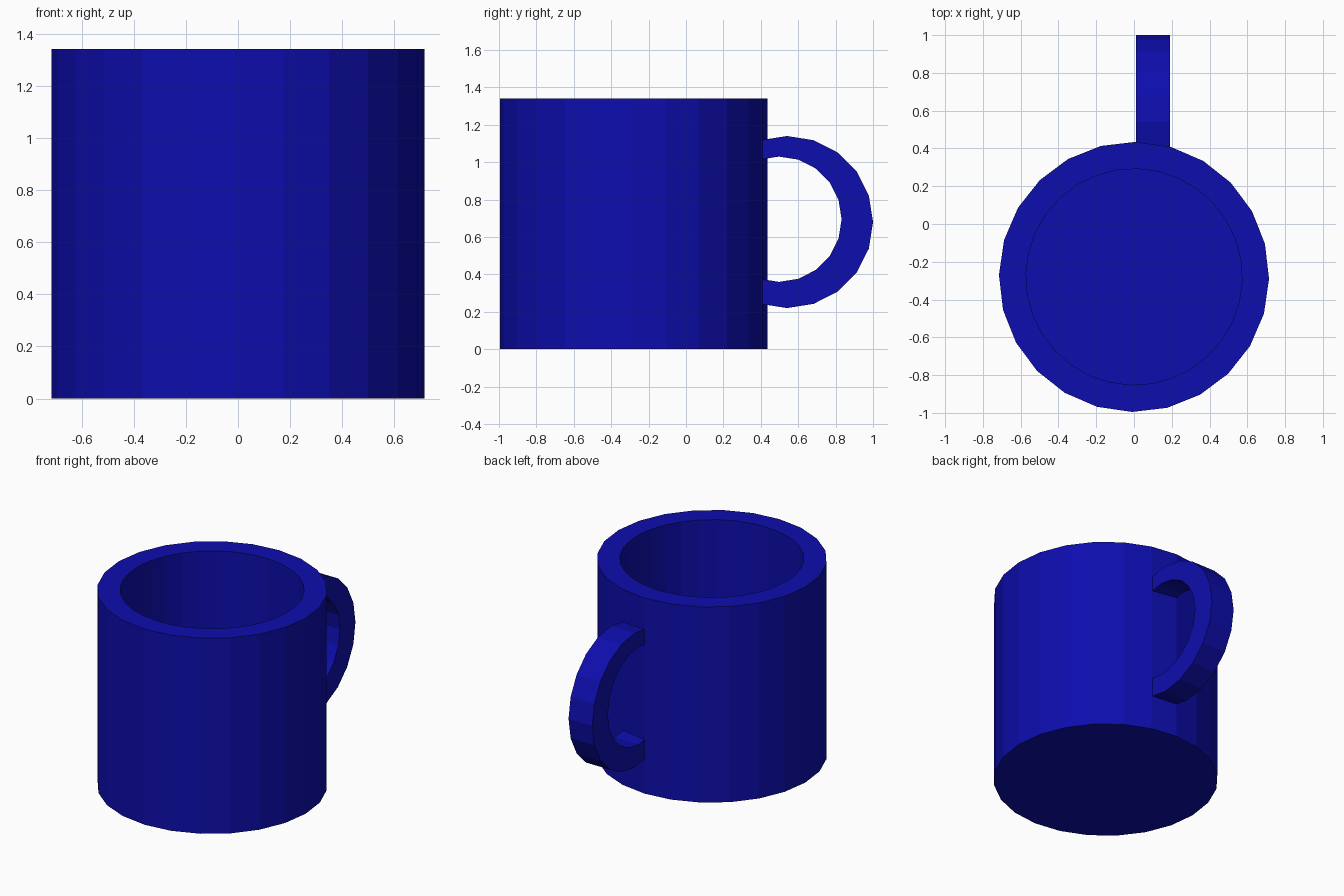
import bpy, bmesh, math
from mathutils import Matrix

old = bpy.data.objects.get("Cube")
if old:
    bpy.data.objects.remove(old, do_unlink=True)

blue = bpy.data.materials.new("deep_blue")
blue.use_nodes = True
color = (0.004, 0.004, 0.42, 1)
blue.diffuse_color = color
blue.node_tree.nodes["Principled BSDF"].inputs["Base Color"].default_value = color


def make_object(name, bm):
    bmesh.ops.recalc_face_normals(bm, faces=bm.faces)
    mesh = bpy.data.meshes.new(name)
    bm.to_mesh(mesh)
    bm.free()
    mesh.materials.append(blue)
    obj = bpy.data.objects.new(name, mesh)
    bpy.context.collection.objects.link(obj)
    return obj


def cylinder(name, radius, bottom, top, sides, turn=0):
    bm = bmesh.new()
    place = Matrix.Translation((0, -0.28, (bottom + top) / 2)) @ Matrix.Rotation(turn, 4, "Z")
    bmesh.ops.create_cone(bm, cap_ends=True, segments=sides, radius1=radius,
                          radius2=radius, depth=top - bottom, matrix=place)
    return make_object(name, bm)


# Mug body: a faceted cylinder with a hollow bored from the top
body = cylinder("mug_body", 0.715, 0, 1.34, 24, math.radians(-0.8))
bore = cylinder("bore_cutter", 0.572, 0.14, 1.6, 32, math.radians(-2))
bore.hide_render = True
cut = body.modifiers.new("hollow", "BOOLEAN")
cut.operation = "DIFFERENCE"
cut.solver = "EXACT"
cut.object = bore
bpy.context.view_layer.objects.active = body
bpy.ops.object.modifier_apply(modifier=cut.name)
bpy.data.objects.remove(bore, do_unlink=True)

# Handle: a flat-sided ring, thicker at the outside, trimmed inside the wall
SIDES = 20
bm = bmesh.new()
rings = []
for i in range(SIDES):
    a = math.tau * i / SIDES
    c, s = math.cos(a), math.sin(a)
    outer = (0.54 + 0.46 * c, 0.68 + 0.46 * s)
    inner = (0.497 + 0.335 * c, 0.695 + 0.335 * s)
    rings.append([bm.verts.new((x, *p)) for x, p in
                  ((0.01, outer), (0.19, outer), (0.19, inner), (0.01, inner))])
for i, ring in enumerate(rings):
    nxt = rings[(i + 1) % SIDES]
    for k in range(4):
        j = (k + 1) % 4
        bm.faces.new((ring[k], ring[j], nxt[j], nxt[k]))
bmesh.ops.bisect_plane(bm, geom=bm.verts[:] + bm.edges[:] + bm.faces[:],
                       plane_co=(0, 0.35, 0), plane_no=(0, -1, 0), clear_outer=True)
bmesh.ops.holes_fill(bm, edges=[e for e in bm.edges if e.is_boundary], sides=4)
make_object("handle", bm)
